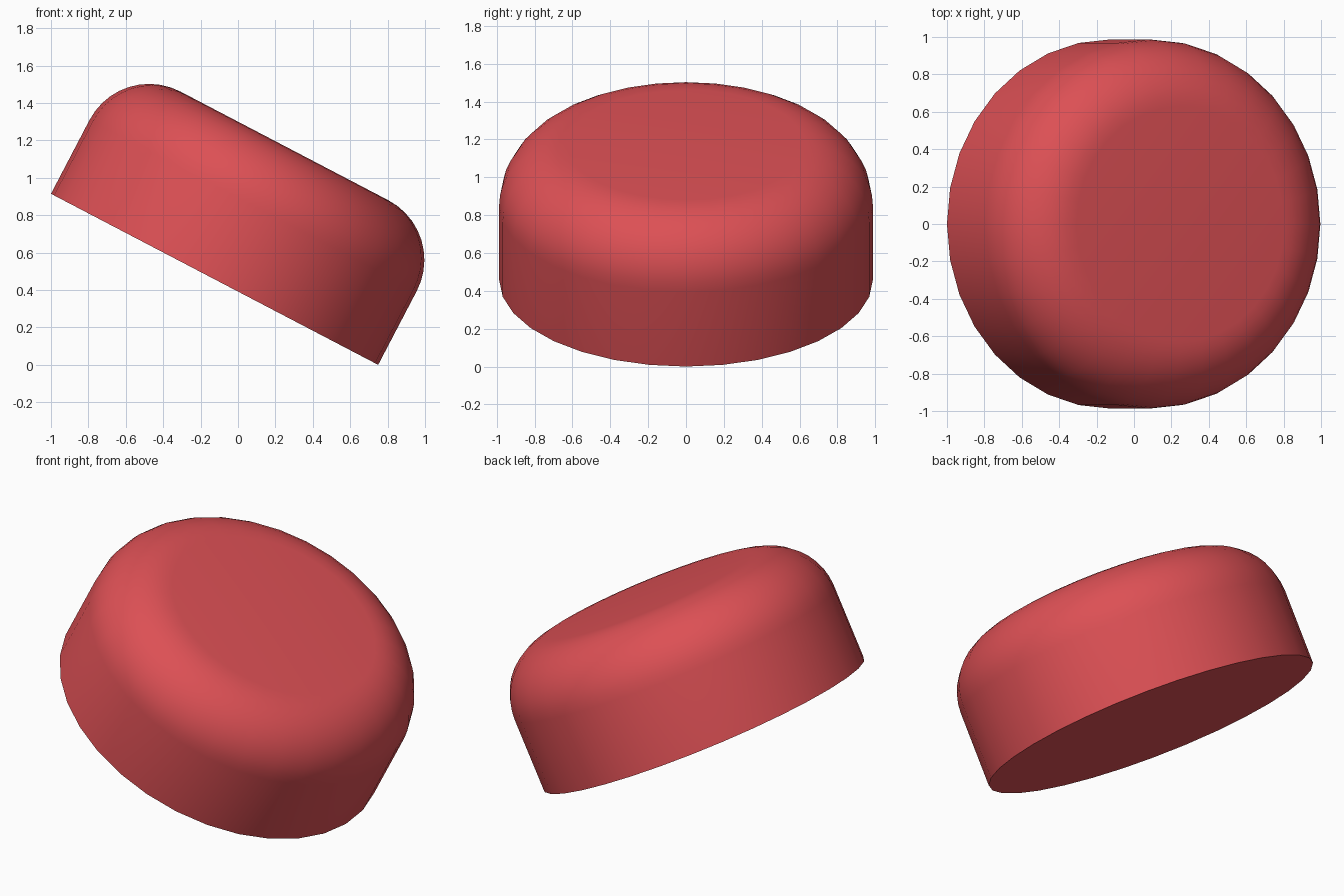
import bpy, bmesh
from math import sin, cos, pi, radians
from mathutils import Vector

if "Cube" in bpy.data.objects:
    bpy.data.objects.remove(bpy.data.objects["Cube"])

R, H, F = 0.987, 0.805, 0.36   # radius, height, rim fillet
TILT = radians(27.6)
SIDES, STEPS = 32, 10

# Profile: bottom centre, straight wall, rounded rim, top centre
profile = [(0, 0), (R, 0)]
for i in range(STEPS + 1):
    a = pi / 2 * i / STEPS
    profile.append((R - F + F * cos(a), H - F + F * sin(a)))
profile.append((0, H))

# Lathe the profile around its own axis
bm = bmesh.new()
verts = [bm.verts.new((r, 0, z)) for r, z in profile]
edges = [bm.edges.new(p) for p in zip(verts, verts[1:])]
bmesh.ops.spin(bm, geom=verts + edges, cent=(0, 0, 0), axis=(0, 0, 1),
               angle=2 * pi, steps=SIDES, use_merge=True)
bmesh.ops.remove_doubles(bm, verts=bm.verts[:], dist=1e-4)
bmesh.ops.recalc_face_normals(bm, faces=bm.faces[:])
mesh = bpy.data.meshes.new("rounded_button")
bm.to_mesh(mesh)
bm.free()

# Tilted rounded button
button = bpy.data.objects.new("rounded_button", mesh)
bpy.context.collection.objects.link(button)
button.rotation_euler = (0, TILT, 0)
button.location = Vector((R * cos(TILT) - 1.0 + 0.0, 0, R * sin(TILT)))

# Red material
red = bpy.data.materials.new("red")
red.diffuse_color = (0.72, 0.08, 0.09, 1)
red.use_nodes = True
red.node_tree.nodes["Principled BSDF"].inputs["Base Color"].default_value = red.diffuse_color
mesh.materials.append(red)

bpy.context.view_layer.objects.active = button
button.select_set(True)
bpy.ops.object.shade_smooth_by_angle(angle=radians(35))
